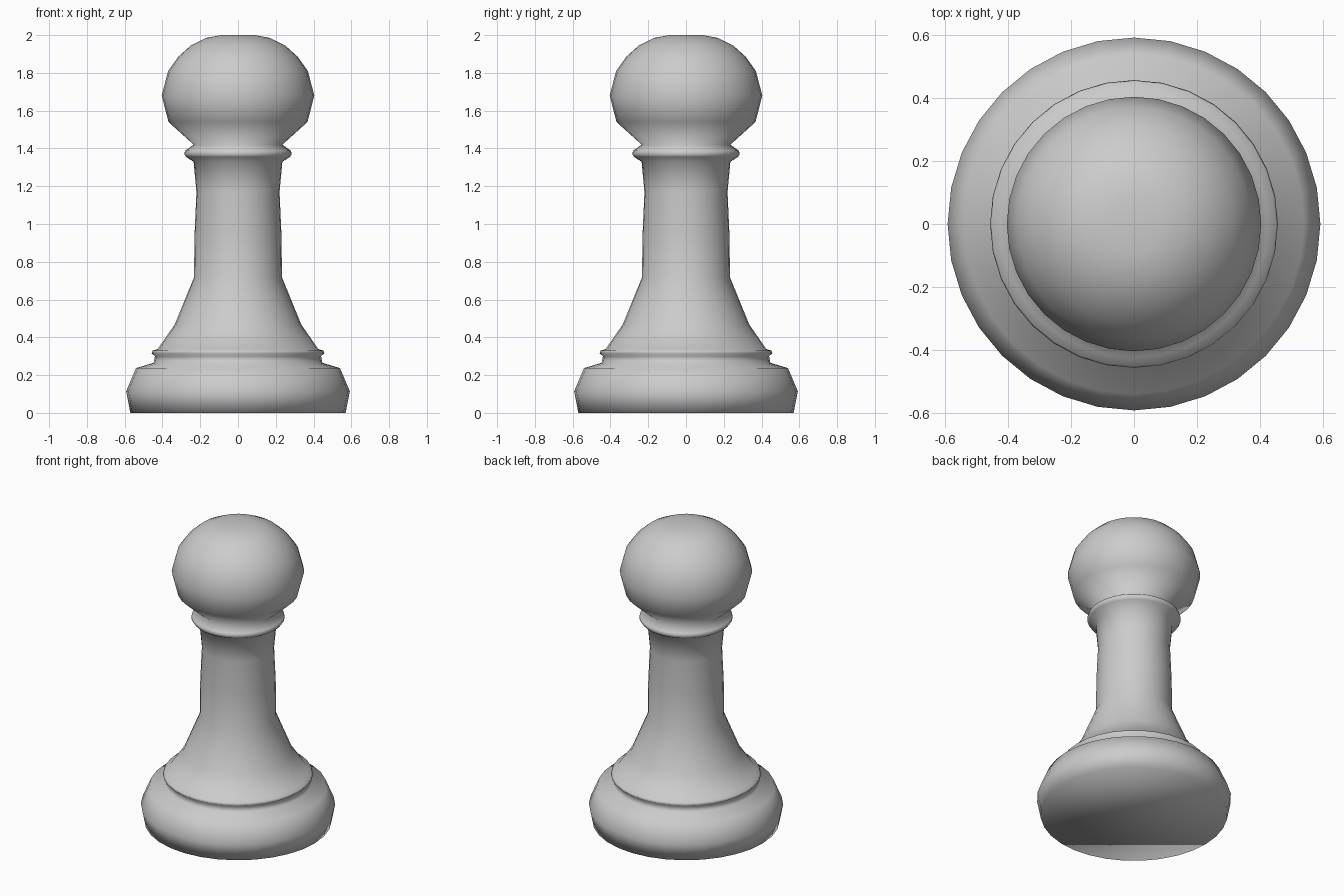
import bpy, bmesh, math
from mathutils import Vector

if "Cube" in bpy.data.objects:
    bpy.data.objects.remove(bpy.data.objects["Cube"])

SIDES = 32

# Half outlines (radius, height), bottom to top
base = [(0.57, 0.0), (0.592, 0.115), (0.54, 0.237), (0.447, 0.265)]
rim = [(0.44, 0.30), (0.457, 0.315), (0.452, 0.33), (0.425, 0.338)]
stem = [(0.335, 0.468), (0.233, 0.717), (0.23, 0.945), (0.22, 1.17), (0.235, 1.33)]
collar = [(0.275, 1.355), (0.285, 1.37), (0.28, 1.388), (0.235, 1.42)]
head = [(0.368, 1.54), (0.404, 1.68), (0.37, 1.81), (0.315, 1.887),
        (0.25, 1.945), (0.17, 1.985), (0.09, 2.0)]


def lathe(name, profile):
    """Turn an outline around the z axis and close both ends."""
    bm = bmesh.new()
    verts = [bm.verts.new((r, 0, z)) for r, z in profile]
    edges = [bm.edges.new(pair) for pair in zip(verts, verts[1:])]
    bmesh.ops.spin(bm, geom=verts + edges, cent=(0, 0, 0), axis=(0, 0, 1),
                   angle=math.tau, steps=SIDES, use_duplicate=False)
    bmesh.ops.remove_doubles(bm, verts=bm.verts, dist=1e-4)
    bmesh.ops.holes_fill(bm, edges=[e for e in bm.edges if e.is_boundary], sides=0)
    bmesh.ops.recalc_face_normals(bm, faces=bm.faces)
    for face in bm.faces:
        face.smooth = True
    mesh = bpy.data.meshes.new(name)
    bm.to_mesh(mesh)
    bm.free()
    obj = bpy.data.objects.new(name, mesh)
    bpy.context.collection.objects.link(obj)
    return obj


# The whole turned piece is one continuous surface
lathe("pawn", base + rim + stem + collar + head)
